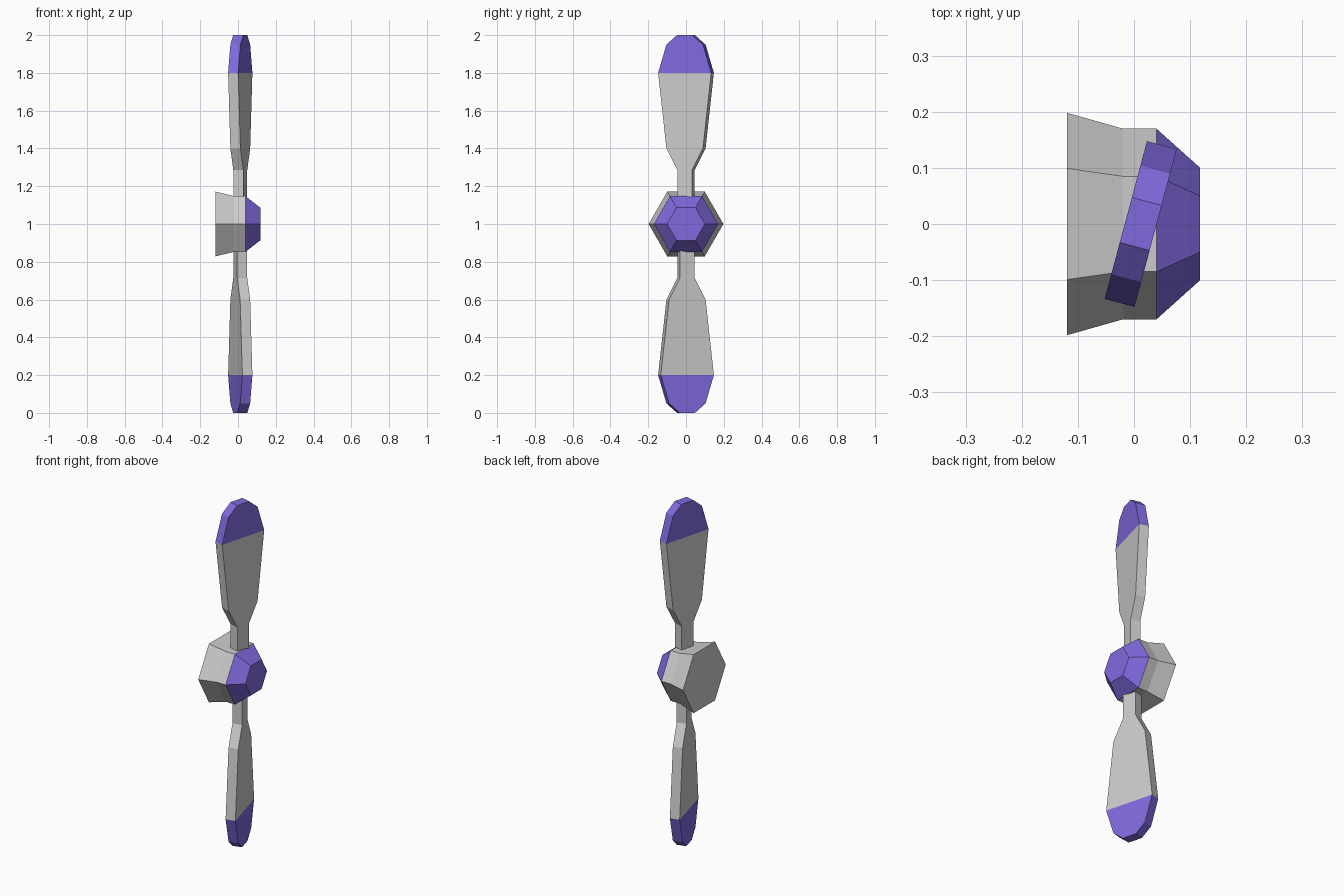
import bpy
import bmesh
from math import cos, sin, pi, radians
from mathutils import Matrix, Vector

if "Cube" in bpy.data.objects:
    bpy.data.objects.remove(bpy.data.objects["Cube"])


def material(name, rgb):
    m = bpy.data.materials.new(name)
    m.diffuse_color = (*rgb, 1)
    m.use_nodes = True
    m.node_tree.nodes["Principled BSDF"].inputs["Base Color"].default_value = m.diffuse_color
    return m


grey = material("grey", (0.8, 0.8, 0.8))
purple = material("purple", (0.22, 0.14, 0.73))


def loft(name, rings, first_purple, matrix):
    """Skin a list of equal rings; spans from first_purple on are coloured."""
    bm = bmesh.new()
    loops = [[bm.verts.new(p) for p in ring] for ring in rings]
    n = len(loops[0])
    for i, (a, b) in enumerate(zip(loops, loops[1:])):
        for k in range(n):
            j = (k + 1) % n
            f = bm.faces.new((a[k], a[j], b[j], b[k]))
            f.material_index = int(i >= first_purple)
    bm.faces.new(loops[0])
    bm.faces.new(loops[-1]).material_index = 1
    bm.transform(matrix)
    bmesh.ops.recalc_face_normals(bm, faces=bm.faces)
    mesh = bpy.data.meshes.new(name)
    bm.to_mesh(mesh)
    bm.free()
    mesh.materials.append(grey)
    mesh.materials.append(purple)
    obj = bpy.data.objects.new(name, mesh)
    bpy.context.collection.objects.link(obj)
    return obj


centre = Matrix.Translation((0, 0, 1))

# Six-sided hub along x with a coloured nose
hub_profile = [(-0.119, 0.198), (-0.02, 0.17), (0.04, 0.17), (0.118, 0.1)]
hub_rings = [[Vector((x, r * cos(k * pi / 3), r * sin(k * pi / 3))) for k in range(6)]
             for x, r in hub_profile]
loft("hub", hub_rings, 2, centre)

# Two pitched blades: (height above hub centre, half width)
blade_profile = [(0.1, 0.04), (0.285, 0.04), (0.4, 0.1), (0.8, 0.1455),
                 (0.95, 0.1), (1.0, 0.0415)]
T = 0.0275
blade_rings = [[Vector((sx * T, sy * w, z)) for sx, sy in ((-1, -1), (1, -1), (1, 1), (-1, 1))]
               for z, w in blade_profile]
pitch = Matrix.Translation((0.012, 0, 0)) @ Matrix.Rotation(radians(-15), 4, 'Z')
for name, turn in (("upper_blade", 0), ("lower_blade", pi)):
    loft(name, blade_rings, 3, centre @ Matrix.Rotation(turn, 4, 'X') @ pitch)
